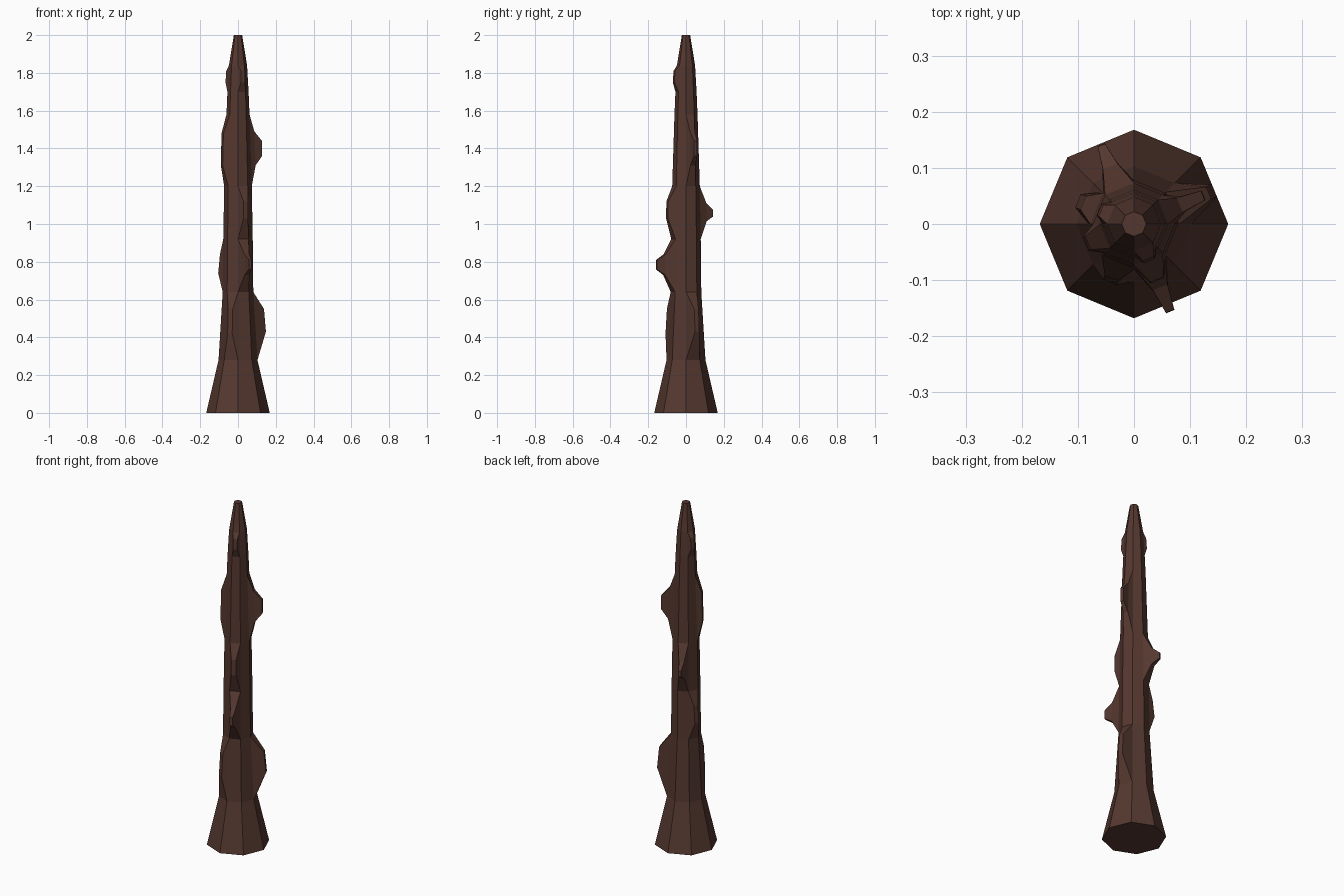
import bpy, bmesh
from math import sin, cos, radians

if "Cube" in bpy.data.objects:
    bpy.data.objects.remove(bpy.data.objects["Cube"])

# Trunk profile: (z, radius) of each eight-sided ring
RINGS = [(0, .168), (.28, .103), (.64, .081), (.92, .078), (1.2, .073),
         (1.58, .061), (1.70, .056), (1.84, .048), (2.0, .022)]

# Knots: (trunk level, side) -> stages of (low z, low reach, high z, high reach, half width)
KNOTS = {
    (1, 0): [(.43, .155, .55, .144, .012)],
    (1, 5): [(.42, .112, .55, .104, .013)],
    (2, 6): [(.73, .125, .84, .122, .014), (.76, .169, .81, .168, .008)],
    (2, 3): [(.74, .108, .84, .098, .013)],
    (3, 2): [(1.015, .113, 1.11, .111, .014), (1.04, .153, 1.075, .152, .007)],
    (3, 6): [(1.03, .109, 1.12, .107, .013)],
    (4, 0): [(1.31, .095, 1.49, .088, .014), (1.36, .134, 1.44, .133, .009)],
    (4, 4): [(1.31, .093, 1.48, .089, .013)],
    (6, 3): [(1.75, .067, 1.81, .063, .011)],
    (6, 6): [(1.75, .071, 1.81, .067, .011)],
}

bm = bmesh.new()
rows = [[bm.verts.new((r * cos(radians(45 * i)), r * sin(radians(45 * i)), z))
         for i in range(8)] for z, r in RINGS]


def knot_loop(side, stage):
    """Four corners of a knot stage, facing out from the given side."""
    z0, r0, z1, r1, w = stage
    a = radians(45 * side + 22.5)
    return [bm.verts.new((r * cos(a) - s * w * sin(a), r * sin(a) + s * w * cos(a), z))
            for s, r, z in ((-1, r0, z0), (1, r0, z0), (1, r1, z1), (-1, r1, z1))]


# Trunk sides, with knots growing out of some of the panels
for k in range(len(rows) - 1):
    for i in range(8):
        j = (i + 1) % 8
        loop = [rows[k][i], rows[k][j], rows[k + 1][j], rows[k + 1][i]]
        for stage in KNOTS.get((k, i), []):
            tip = knot_loop(i, stage)
            for n in range(4):
                m = (n + 1) % 4
                bm.faces.new((loop[n], loop[m], tip[m], tip[n]))
            loop = tip
        bm.faces.new(loop)

# End caps
bm.faces.new(rows[0][::-1])
bm.faces.new(rows[-1])
bmesh.ops.recalc_face_normals(bm, faces=bm.faces)

mesh = bpy.data.meshes.new("knotted_trunk")
bm.to_mesh(mesh)
bm.free()
trunk = bpy.data.objects.new("knotted_trunk", mesh)
bpy.context.collection.objects.link(trunk)

# Dark bark colour
bark = bpy.data.materials.new("bark")
bark.diffuse_color = (.09, .039, .029, 1)
bark.use_nodes = True
bark.node_tree.nodes["Principled BSDF"].inputs["Base Color"].default_value = bark.diffuse_color
mesh.materials.append(bark)
